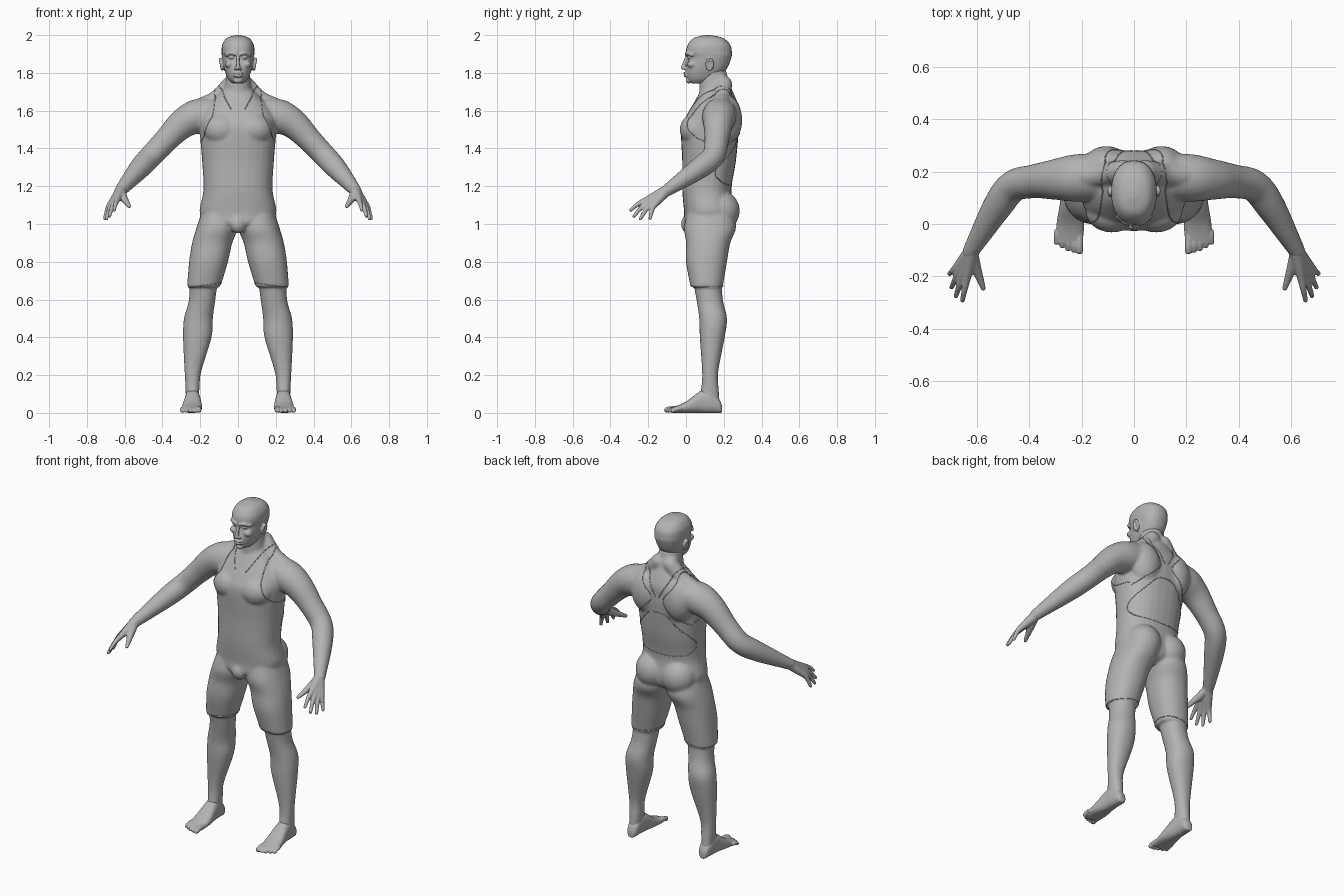
import bpy, bmesh, math
from mathutils import Vector, Matrix
from mathutils.bvhtree import BVHTree

old = bpy.data.objects.get("Cube")
if old:
    bpy.data.objects.remove(old)

grey = bpy.data.materials.new("neutral_grey")
grey.use_nodes = True
grey.diffuse_color = (.45, .45, .45, 1)
grey.node_tree.nodes["Principled BSDF"].inputs["Base Color"].default_value = grey.diffuse_color


def spline(rows, steps=6):
    """Smooth interpolation through rows of numbers of any length."""
    rows = [Vector(row) for row in rows]
    padded = [rows[0], *rows, rows[-1]]
    result = []
    for before, start, end, after in zip(padded, padded[1:], padded[2:], padded[3:]):
        leave, arrive = (end - before) / 2, (after - start) / 2
        for step in range(steps):
            t = step / steps
            ease = t * t * (3 - 2 * t)
            result.append(start.lerp(end, ease) + leave * t * (1 - t) ** 2 - arrive * t * t * (1 - t))
    return result + [rows[-1]]


def loft(bm, sections, power=2.0, sides=28):
    """Closed skin over superellipse sections, each a centre and two half axes."""
    def rounded(value):
        return math.copysign(abs(value) ** (2 / power), value)

    angles = [math.tau * k / sides for k in range(sides)]
    rings = [[bm.verts.new(centre + u * rounded(math.cos(a)) + v * rounded(math.sin(a))) for a in angles]
             for centre, u, v in sections]
    for lower, upper in zip(rings, rings[1:]):
        for k in range(sides):
            bm.faces.new((lower[k - 1], lower[k], upper[k], upper[k - 1]))
    bm.faces.new(reversed(rings[0]))
    bm.faces.new(rings[-1])


def upright(bm, rows, power=2.2):
    """Rows: height, inner x, outer x, front y, back y."""
    loft(bm, [(Vector((inner + outer, front + back, z * 2)) / 2, Vector(((outer - inner) / 2, 0, 0)),
               Vector((0, (back - front) / 2, 0))) for z, inner, outer, front, back in spline(rows)], power)


def central(bm, rows, power=2.3):
    """Rows: height, half width, front y, back y."""
    upright(bm, [(z, -width, width, front, back) for z, width, front, back in rows], power)


def lengthwise(bm, rows):
    """Rows: y, inner x, outer x, top height; the underside lies on the ground."""
    loft(bm, [(Vector(((inner + outer) / 2, y, top / 2)), Vector(((outer - inner) / 2, 0, 0)),
               Vector((0, 0, top / 2))) for y, inner, outer, top in spline(rows)], power=2.4)


def ball(bm, centre, size):
    place = Matrix.Translation(centre) @ Matrix.Diagonal((*size, 1))
    bmesh.ops.create_uvsphere(bm, u_segments=24, v_segments=16, radius=1, matrix=place)


def tube(bm, rows):
    """Round-ended tube; rows: x, y, z, radius."""
    points = [(row.xyz, row.w) if len(row) == 4 else row for row in spline(rows)]
    sections = []
    for k, (point, radius) in enumerate(points):
        along = points[min(k + 1, len(points) - 1)][0] - points[max(k - 1, 0)][0]
        across = along.cross(Vector((.3, 1, .2))).normalized()
        sections.append((point, across * radius, along.normalized().cross(across) * radius))
    loft(bm, sections)
    for point, radius in (points[0], points[-1]):
        ball(bm, point, (radius,) * 3)


def build(name, side, voxel, smoothing, centre=None):
    """Mirror the side forms, add the central ones and fuse everything."""
    bm = bmesh.new()
    side(bm)
    copy = bmesh.ops.duplicate(bm, geom=bm.verts[:] + bm.edges[:] + bm.faces[:])["geom"]
    for vert in (item for item in copy if isinstance(item, bmesh.types.BMVert)):
        vert.co.x = -vert.co.x
    if centre:
        centre(bm)
    bmesh.ops.recalc_face_normals(bm, faces=bm.faces[:])
    mesh = bpy.data.meshes.new(name)
    bm.to_mesh(mesh)
    bm.free()
    mesh.materials.append(grey)
    ob = bpy.data.objects.new(name, mesh)
    bpy.context.collection.objects.link(ob)
    fuse = ob.modifiers.new("fuse", "REMESH")
    fuse.mode, fuse.voxel_size, fuse.use_smooth_shade = "VOXEL", voxel, True
    relax = ob.modifiers.new("relax", "SMOOTH")
    relax.factor, relax.iterations = .5, smoothing
    return ob


def limbs(bm):
    # thigh of the suit down to the hem
    upright(bm, [(1.07, 0, .19, .01, .25), (.98, 0, .22, -.01, .265), (.9, .03, .243, 0, .235),
                 (.8, .053, .259, 0, .217), (.667, .093, .27, .024, .195)])
    # bare knee, calf and ankle
    upright(bm, [(.74, .1, .255, .03, .185), (.6, .12, .26, .055, .195), (.5, .133, .286, .07, .217),
                 (.4, .14, .291, .073, .205), (.22, .194, .283, .085, .171), (.13, .204, .278, .08, .173),
                 (.05, .207, .276, .06, .18)])
    # shoulder, elbow and wrist
    tube(bm, [(.16, .18, 1.58, .09), (.23, .175, 1.565, .09), (.3, .17, 1.525, .078), (.38, .163, 1.445, .065),
              (.46, .145, 1.36, .061), (.52, .07, 1.295, .057), (.615, -.09, 1.185, .034),
              (.625, -.11, 1.17, .03)])
    # seat, shoulder blade, chest and neck muscles
    ball(bm, (.088, .185, 1.07), (.1, .1, .105))
    ball(bm, (.105, .215, 1.55), (.095, .083, .13))
    ball(bm, (.085, .05, 1.5), (.1, .083, .085))
    tube(bm, [(.04, .2, 1.74, .045), (.11, .19, 1.665, .045), (.19, .185, 1.62, .05)])


def trunk(bm):
    central(bm, [(.97, .06, .04, .18), (1, .15, -.01, .235), (1.06, .203, -.01, .255), (1.18, .183, -.02, .24),
                 (1.33, .19, -.02, .264), (1.5, .203, -.026, .28), (1.57, .195, 0, .28),
                 (1.63, .16, .035, .277), (1.72, .07, .085, .24)])
    central(bm, [(1.62, .1, .07, .27), (1.73, .07, .07, .235), (1.82, .06, .075, .21)], power=2)
    ball(bm, (0, .015, 1), (.045, .042, .05))


def face_sides(bm):
    # ear bowl and rim
    ball(bm, (.082, .125, 1.845), (.01, .018, .027))
    tube(bm, [(.09 + .005 * math.sin(a), .125 - .016 * math.cos(a), 1.845 + .028 * math.sin(a), .007)
              for a in (k * math.pi / 4 for k in range(-2, 6))])
    # brow, eye, cheek, nostril
    tube(bm, [(.012, 0, 1.898, .008), (.035, .006, 1.905, .009), (.062, .03, 1.896, .01)])
    ball(bm, (.034, .02, 1.882), (.015, .013, .009))
    ball(bm, (.046, .032, 1.845), (.024, .026, .02))
    ball(bm, (.012, -.008, 1.823), (.009, .011, .008))


def skull(bm):
    central(bm, [(1.745, .03, .025, .11), (1.77, .053, .006, .165), (1.82, .073, 0, .215), (1.88, .084, .014, .24),
                 (1.91, .087, 0, .243), (1.95, .083, .01, .234), (1.985, .058, .042, .195), (2, .015, .1, .13)])
    # nose, lips and chin
    tube(bm, [(0, .008, 1.895, .008), (0, -.006, 1.86, .009), (0, -.016, 1.828, .011)])
    for height in (1.799, 1.784):
        ball(bm, (0, 0, height), (.027, .014, .007))
    ball(bm, (0, .014, 1.758), (.022, .016, .014))


def hand(bm):
    wrist = Vector((.62, -.105, 1.176))
    first_knuckle, last_knuckle = Vector((.64, -.21, 1.128)), Vector((.682, -.172, 1.094))
    first_tip, last_tip = Vector((.655, -.292, 1.074)), Vector((.705, -.19, 1.03))
    # four fingers fanned from index to little, each with its palm bone
    for finger in range(4):
        t = finger / 3
        reach = Vector((.01, -.02, -.02)) * math.sin(math.pi * t)
        knuckle = first_knuckle.lerp(last_knuckle, t) + reach / 4
        tip = first_tip.lerp(last_tip, t) + reach
        joints = [wrist, wrist.lerp(knuckle, .5), knuckle, knuckle.lerp(tip, .5) + Vector((0, 0, .007)), tip]
        tube(bm, [(*joint, radius) for joint, radius in zip(joints, (.03, .023, .016, .012, .009))])
    # thumb
    tube(bm, [(*wrist, .024), (.606, -.16, 1.14, .021), (.59, -.205, 1.115, .015), (.576, -.245, 1.094, .01)])


def foot(bm):
    lengthwise(bm, [(.19, .228, .258, .04), (.175, .21, .27, .075), (.13, .204, .279, .12), (.08, .198, .283, .118),
                    (0, .19, .296, .06), (-.075, .197, .296, .028)])
    # toes shorten and thin away from the big toe
    for toe in range(5):
        x, tip, radius = .208 + .022 * toe, .002 * toe * toe - .102, .0105 if toe else .0145
        tube(bm, [(x, -.03, .022, radius), (x, tip + .025, .021, radius), (x, tip, radius, radius)])


body = build("body", limbs, .0075, 8, trunk)
build("head", face_sides, .0045, 3, skull)
build("hands", hand, .0045, 3)
build("feet", foot, .0045, 3)

# raised suit seams laid on the body: straps, back opening and hems
surface = BVHTree.FromObject(body, bpy.context.evaluated_depsgraph_get())
turns = [math.tau * k / 16 for k in range(17)]
seams = {
    "arm_opening_seam": [(.2, .2, 1.42), (.2, .06, 1.45), (.17, 0, 1.52), (.14, .04, 1.62), (.125, .2, 1.72),
                         (.1, .28, 1.64), (.04, .28, 1.55), (.1, .29, 1.47), (.2, .2, 1.4)],
    "neck_strap_seam": [(.035, .03, 1.6), (.09, .11, 1.71), (.085, .21, 1.71), (.06, .27, 1.65), (.01, .28, 1.56)],
    "back_opening_seam": [(0, .29, 1.47), (.08, .29, 1.44), (.18, .16, 1.29), (.17, .2, 1.22), (0, .25, 1.2)],
    "leg_hem": [(.181 + .09 * math.cos(a), .11 + .085 * math.sin(a), .675 - .015 * math.cos(a)) for a in turns],
}
for name, path in seams.items():
    for label, sign in (("left", 1), ("right", -1)):
        curve = bpy.data.curves.new(f"{label}_{name}", "CURVE")
        curve.dimensions, curve.bevel_depth, curve.bevel_resolution = "3D", .0025, 1
        points = [surface.find_nearest(Vector((sign * p.x, p.y, p.z)))[0] for p in spline(path, steps=8)]
        line = curve.splines.new("POLY")
        line.points.add(len(points) - 1)
        for target, point in zip(line.points, points):
            target.co = (*point, 1)
        curve.materials.append(grey)
        bpy.context.collection.objects.link(bpy.data.objects.new(curve.name, curve))
